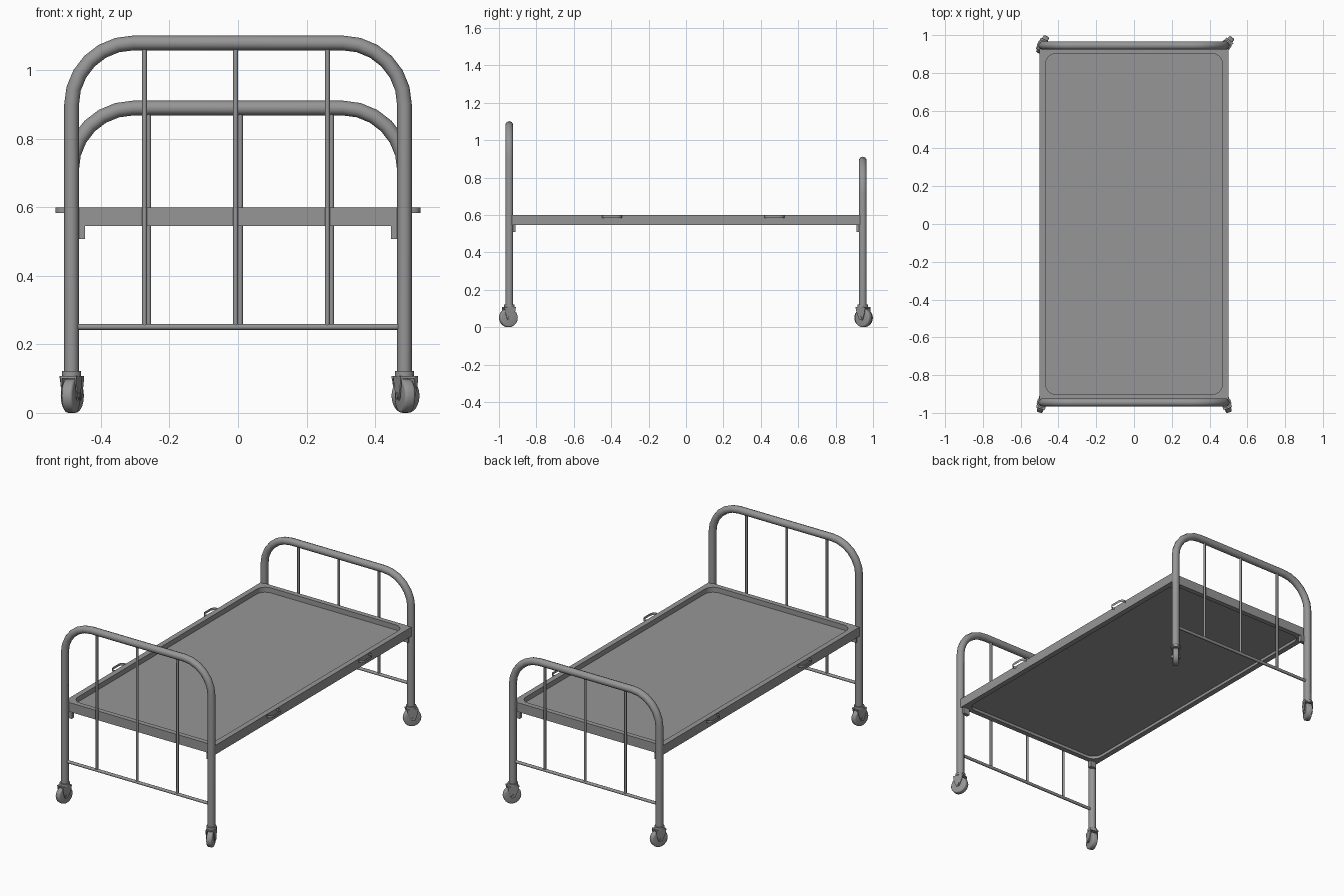
import bpy, bmesh, math
from mathutils import Matrix, Vector

if "Cube" in bpy.data.objects:
    bpy.data.objects.remove(bpy.data.objects["Cube"])

grey = bpy.data.materials.new("painted_steel_grey")
grey.diffuse_color = (0.305, 0.305, 0.305, 1)
grey.use_nodes = True
grey.node_tree.nodes["Principled BSDF"].inputs["Base Color"].default_value = grey.diffuse_color


def finish(ob, angle=35):
    ob.data.materials.clear()
    ob.data.materials.append(grey)
    bpy.ops.object.select_all(action='DESELECT')
    ob.select_set(True)
    bpy.context.view_layer.objects.active = ob
    if ob.type == 'CURVE':
        bpy.ops.object.convert(target='MESH')
    bpy.ops.object.shade_smooth_by_angle(angle=math.radians(angle))
    return bpy.context.view_layer.objects.active


def from_bm(name, bm, matrix=Matrix()):
    bmesh.ops.recalc_face_normals(bm, faces=bm.faces)
    me = bpy.data.meshes.new(name)
    bm.to_mesh(me)
    bm.free()
    me.transform(matrix)
    ob = bpy.data.objects.new(name, me)
    bpy.context.collection.objects.link(ob)
    return finish(ob)


def tube(name, pts, radius, res=3):
    cu = bpy.data.curves.new(name, 'CURVE')
    cu.dimensions = '3D'
    cu.bevel_depth = radius
    cu.bevel_resolution = res
    cu.use_fill_caps = True
    sp = cu.splines.new('POLY')
    sp.points.add(len(pts) - 1)
    for p, co in zip(sp.points, pts):
        p.co = (*co, 1)
    ob = bpy.data.objects.new(name, cu)
    bpy.context.collection.objects.link(ob)
    return finish(ob, 50)


def box(name, lo, hi, matrix=Matrix()):
    lo, hi = Vector(lo), Vector(hi)
    bm = bmesh.new()
    bmesh.ops.create_cube(bm, size=1)
    for v in bm.verts:
        v.co = Vector(a * b for a, b in zip(v.co, hi - lo)) + (lo + hi) / 2
    return from_bm(name, bm, matrix)


def cylinder(name, r, depth, matrix, sides=24, bevel=0.0):
    bm = bmesh.new()
    bmesh.ops.create_cone(bm, cap_ends=True, segments=sides, radius1=r, radius2=r, depth=depth)
    if bevel:
        rim = [e for e in bm.edges if abs(e.verts[0].co.z - e.verts[1].co.z) < 1e-6]
        bmesh.ops.bevel(bm, geom=rim, offset=bevel, segments=3, profile=0.5, affect='EDGES')
    return from_bm(name, bm, matrix)


def rounded_rect(hx, hy, r, n):
    pts = []
    for k, (sx, sy) in enumerate([(1, 1), (-1, 1), (-1, -1), (1, -1)]):
        for i in range(n + 1):
            a = math.pi / 2 * (k + i / n)
            pts.append((sx * (hx - r) + r * math.cos(a), sy * (hy - r) + r * math.sin(a)))
    return pts


POST_X, POST_Y, BEND = 0.486, 0.945, 0.18

# End frames: bent tube, cross bar and three uprights; the foot end is turned half round
for label, s, top in (("head", -1, 1.08), ("foot", 1, 0.89)):
    y = s * POST_Y
    left = [(-POST_X, 0.105)]
    for i in range(7):
        a = math.pi / 2 * i / 6
        left.append((-POST_X + BEND - BEND * math.cos(a), top - BEND + BEND * math.sin(a)))
    path = left + [(-x, z) for x, z in reversed(left)]
    tube(label + "_frame_tube", [(x, y, z) for x, z in path], 0.0215)
    tube(label + "_cross_bar", [(-POST_X, y, 0.251), (POST_X, y, 0.251)], 0.009, 2)
    for i, x in enumerate((-0.273, -0.007, 0.261)):
        tube(f"{label}_upright_{i + 1}", [(-s * x, y, 0.251), (-s * x, y, top)], 0.0073, 2)

# Platform rim with a rounded opening
cu = bpy.data.curves.new("platform_rim", 'CURVE')
cu.dimensions = '2D'
cu.fill_mode = 'BOTH'
cu.extrude = 0.0275
for pts in ([(0.5, 0.932), (-0.5, 0.932), (-0.5, -0.932), (0.5, -0.932)],
            rounded_rect(0.468, 0.902, 0.055, 5)):
    sp = cu.splines.new('POLY')
    sp.points.add(len(pts) - 1)
    for p, co in zip(sp.points, pts):
        p.co = (*co, 0, 1)
    sp.use_cyclic_u = True
rim = bpy.data.objects.new("platform_rim", cu)
bpy.context.collection.objects.link(rim)
rim = finish(rim)
rim.data.transform(Matrix.Translation((0, 0, 0.5725)))

# Sunken platform floor
box("platform_floor", (-0.48, -0.915, 0.562), (0.48, 0.915, 0.570))

# Brackets under the platform corners
for sx in (-1, 1):
    for sy in (-1, 1):
        xs, ys = sorted((sx * 0.447, sx * 0.487)), sorted((sy * 0.912, sy * 0.935))
        box("platform_bracket", (xs[0], ys[0], 0.508), (xs[1], ys[1], 0.548))

# Side handles: thin U-shaped strips
for s in (-1, 1):
    for yc in (-0.395, 0.473):
        path = [(0.497, yc - 0.045)]
        for k in (0, 1):
            for i in range(6):
                a = math.pi / 2 * (k + i / 5) - math.pi / 2
                path.append((0.507 + 0.026 * math.cos(a),
                             yc + (0.027 if k else -0.027) + 0.026 * math.sin(a)))
        path.append((0.497, yc + 0.045))
        bm = bmesh.new()
        low = [bm.verts.new((s * x, y, 0.584)) for x, y in path]
        high = [bm.verts.new((s * x, y, 0.599)) for x, y in path]
        for i in range(len(path) - 1):
            bm.faces.new((low[i], low[i + 1], high[i + 1], high[i]))
        bmesh.ops.solidify(bm, geom=bm.faces[:], thickness=0.003)
        from_bm("side_handle", bm)

# Casters, each swivelled to its own heading
side_profile = [(-0.034, 0.106), (0.030, 0.106), (0.024, 0.080), (0.006, 0.040),
                (-0.014, 0.036), (-0.020, 0.046), (-0.032, 0.085)]
for label, x, y, heading in (("head_left", -1, -1, (-0.27, -0.96)),
                             ("head_right", 1, -1, (0.33, -0.94)),
                             ("foot_left", -1, 1, (0.43, 0.90)),
                             ("foot_right", 1, 1, (0.62, 0.78))):
    turn = math.atan2(heading[1], heading[0]) + math.pi / 2
    m = Matrix.Translation((x * POST_X, y * POST_Y, 0)) @ Matrix.Rotation(turn, 4, 'Z')
    hub = m @ Matrix.Translation((0, -0.005, 0.05)) @ Matrix.Rotation(math.pi / 2, 4, 'Y')
    cylinder(label + "_caster_wheel", 0.05, 0.033, hub, 28, 0.008)
    cylinder(label + "_caster_axle", 0.009, 0.054, hub, 12)
    cylinder(label + "_caster_collar", 0.028, 0.016, m @ Matrix.Translation((0, 0, 0.114)), 20)
    box(label + "_caster_top", (-0.024, -0.034, 0.1), (0.024, 0.030, 0.107), m)
    for sx in (-1, 1):
        bm = bmesh.new()
        f = bm.faces.new([bm.verts.new((sx * 0.020, py, pz)) for py, pz in side_profile])
        ext = bmesh.ops.extrude_face_region(bm, geom=[f])["geom"]
        for v in ext:
            if isinstance(v, bmesh.types.BMVert):
                v.co.x += sx * 0.004
        from_bm(label + "_caster_fork", bm, m)
